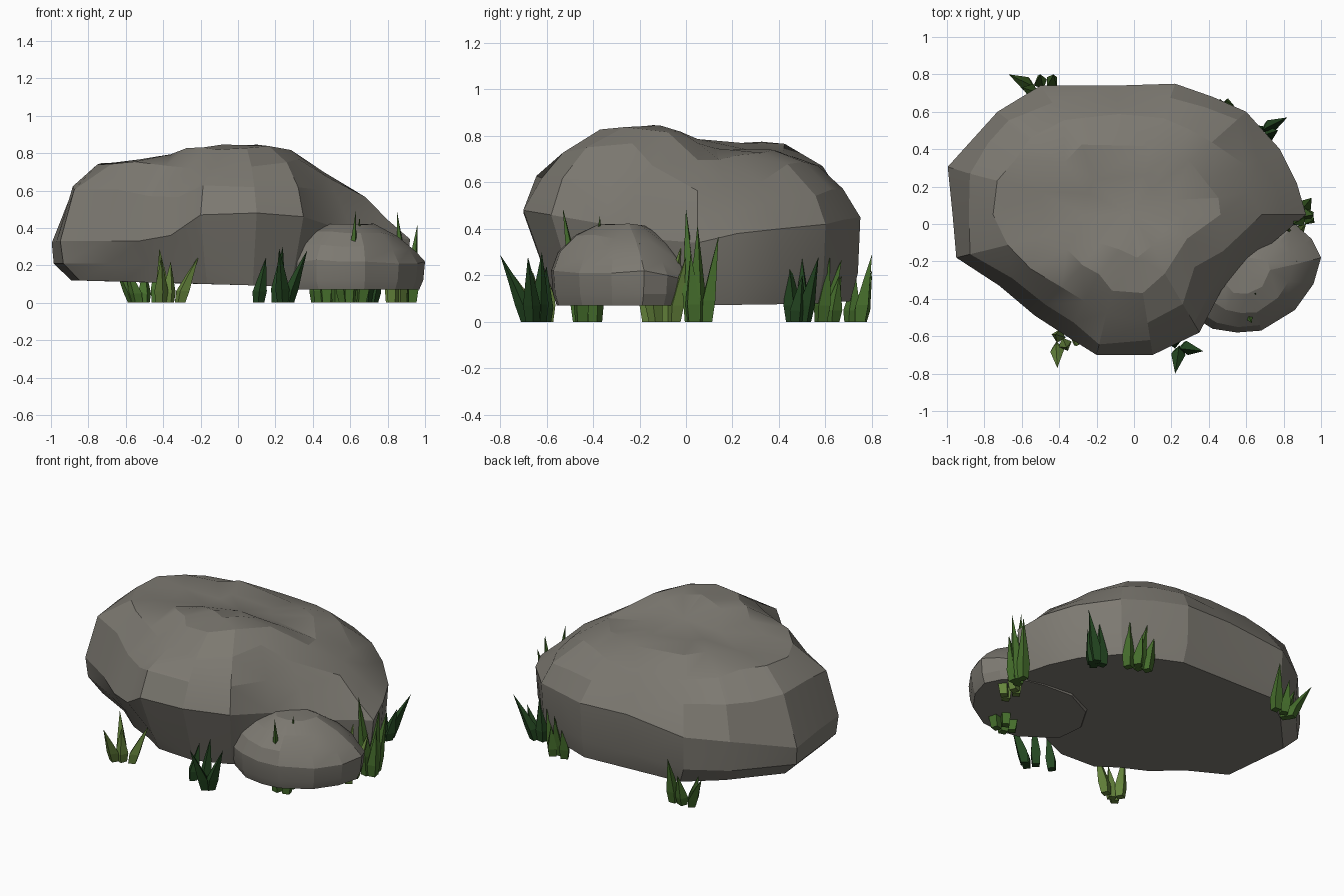
import bpy, bmesh, math, random
from mathutils import Vector

if "Cube" in bpy.data.objects:
    bpy.data.objects.remove(bpy.data.objects["Cube"])


def material(name, rgb):
    m = bpy.data.materials.new(name)
    m.diffuse_color = (*rgb, 1)
    m.use_nodes = True
    m.node_tree.nodes["Principled BSDF"].inputs["Base Color"].default_value = m.diffuse_color
    return m


STONE = material("warm_grey_stone", (0.205, 0.193, 0.167))
LIGHT = material("light_green", (0.13, 0.23, 0.045))
MID = material("mid_green", (0.06, 0.155, 0.025))
DARK = material("dark_green", (0.017, 0.062, 0.015))


def finish(bm, name, mat):
    bmesh.ops.recalc_face_normals(bm, faces=bm.faces)
    mesh = bpy.data.meshes.new(name)
    bm.to_mesh(mesh)
    bm.free()
    mesh.materials.append(mat)
    ob = bpy.data.objects.new(name, mesh)
    bpy.context.collection.objects.link(ob)
    bpy.ops.object.select_all(action='DESELECT')
    ob.select_set(True)
    bpy.context.view_layer.objects.active = ob
    return ob


def bridge(bm, a, b):
    n = len(a)
    for i in range(n):
        bm.faces.new((a[i], a[(i + 1) % n], b[(i + 1) % n], b[i]))


def rock(name, outline, centre, lower, upper, top, jitter, keep, seed):
    """Stack rings over a widest outline, then thin them into irregular facets."""
    rng = random.Random(seed)
    cx, cy = centre
    bm = bmesh.new()
    rings = []
    # flared underside rings
    for level in range(2):
        ring = []
        for x, y, z in outline:
            s, h = lower(level, x, y)
            ring.append(bm.verts.new((cx + (x - cx) * s, cy + (y - cy) * s, h)))
        rings.append(ring)
    # widest outline
    rings.append([bm.verts.new(p) for p in outline])
    # rounded crown
    for s, f in upper:
        ring = []
        for x, y, z in outline:
            t = s + rng.uniform(-jitter, jitter)
            px, py = cx + (x - cx) * t, cy + (y - cy) * t
            h = z + (top(px, py) - z) * f + rng.uniform(-jitter, jitter) * 0.35 * s
            ring.append(bm.verts.new((px, py, h)))
        rings.append(ring)
    for a, b in zip(rings, rings[1:]):
        bridge(bm, a, b)
    bm.faces.new(rings[0])
    last = rings[-1]
    tip = bm.verts.new((cx, cy, sum(v.co.z for v in last) / len(last)))
    for i in range(len(last)):
        bm.faces.new((last[i], last[(i + 1) % len(last)], tip))
    ob = finish(bm, name, STONE)
    d = ob.modifiers.new("facets", 'DECIMATE')
    d.ratio = keep
    bpy.ops.object.modifier_apply(modifier=d.name)
    bpy.ops.object.shade_smooth_by_angle(angle=math.radians(17))
    return ob


# Large boulder
big_outline = [
    (.92, .05, .34), (.87, .22, .38), (.78, .40, .40), (.60, .60, .42),
    (.42, .68, .44), (.22, .75, .45), (-.10, .74, .46), (-.50, .74, .42),
    (-.73, .60, .40), (-.85, .47, .36), (-1.0, .30, .33), (-.97, .05, .33),
    (-.95, -.18, .33), (-.72, -.33, .33), (-.53, -.49, .33), (-.36, -.60, .36),
    (-.20, -.70, .47), (.10, -.70, .48), (.35, -.58, .46), (.47, -.35, .42),
    (.62, -.20, .36)]


def big_lower(level, x, y):
    f = min(1, max(0, (-y - .2) / .4))
    if level == 0:
        return .94 - .13 * f - (.05 if x < -.7 else 0), .095 - .025 * x
    return .985 - .11 * f, .21


def big_top(x, y):
    d = ((x - .05) / .39) ** 2 + ((y + .20) / .28) ** 2
    h = .735 + .11 * math.exp(-d * d)                                    # front crown
    h += .05 * math.exp(-((x + .38) ** 2 / .1 + (y - .32) ** 2 / .05))   # rear hump
    h += .075 * math.exp(-((x + .52) ** 2 / .05 + (y + .25) ** 2 / .05))  # left shoulder
    h += max(0, -x - .55) * .3
    return h - max(0, x - .36) * .43 - max(0, y - .45) * .25


rock("large_boulder", big_outline, (-.02, .05), big_lower,
     [(.89, .56), (.74, .88), (.52, .99), (.27, 1)], big_top, .04, .85, 4)

# Small boulder, reaching well under the large one
small_outline = [
    (1.0, -.18, .22), (.95, -.08, .2), (.86, .0, .18), (.70, .04, .2),
    (.48, .05, .22), (.28, -.05, .22), (.18, -.22, .22), (.20, -.41, .22),
    (.34, -.51, .22), (.42, -.56, .23), (.55, -.58, .22), (.68, -.57, .22),
    (.86, -.46, .21), (.96, -.32, .21)]

rock("small_boulder", small_outline, (.61, -.28),
     lambda level, x, y: ((.92, .07), (.975, .12))[level],
     [(.88, .42), (.64, .76), (.32, .98)],
     lambda x, y: .425 - .3 * max(0, x - .76) - .15 * max(0, y + .22),
     .025, .9, 7)


# Grass tufts: four-sided blades that swell, then taper to a leaning tip
def tuft(name, mat, blades, seed):
    rng = random.Random(seed)
    bm = bmesh.new()
    for bx, by, tx, ty, tz in blades:
        base, tip = Vector((bx, by, 0)), Vector((tx, ty, tz))
        turn = rng.uniform(0, math.pi / 2)
        rings = []
        for t, lean, r in ((0, 0, .030), (.25, .15, .038), (.6, .53, .021)):
            ring = []
            for k in range(4):
                a = turn + k * math.pi / 2
                ring.append(bm.verts.new((
                    base.x + (tip.x - base.x) * lean + r * math.cos(a),
                    base.y + (tip.y - base.y) * lean + r * math.sin(a),
                    tip.z * t)))
            rings.append(ring)
        bm.faces.new(rings[0])
        bridge(bm, rings[0], rings[1])
        bridge(bm, rings[1], rings[2])
        end = bm.verts.new(tip)
        for k in range(4):
            bm.faces.new((rings[2][k], rings[2][(k + 1) % 4], end))
    finish(bm, name, mat)


tuft("front_left_grass", LIGHT, [
    (-.41, -.66, -.41, -.77, .24), (-.40, -.60, -.42, -.59, .29),
    (-.31, -.62, -.21, -.60, .25), (-.37, -.64, -.36, -.66, .22)], 1)
tuft("front_right_grass", DARK, [
    (.11, -.61, .15, -.60, .24), (.24, -.68, .22, -.80, .29),
    (.27, -.66, .37, -.68, .28), (.21, -.63, .24, -.62, .30)], 2)
tuft("right_grass", MID, [
    (.92, .05, .96, .05, .42), (.91, .09, .95, .14, .37),
    (.89, .02, .85, .00, .49), (.93, .03, .96, .02, .30)], 3)
tuft("back_right_dark_grass", DARK, [
    (.71, .51, .82, .57, .28), (.69, .46, .72, .44, .28),
    (.66, .50, .68, .50, .27), (.72, .48, .77, .50, .20)], 4)
tuft("back_right_grass", MID, [
    (.47, .60, .46, .67, .27), (.53, .58, .55, .62, .28),
    (.42, .62, .40, .67, .25), (.50, .63, .49, .66, .20)], 5)
tuft("back_left_grass", MID, [
    (-.56, .74, -.67, .80, .22), (-.54, .71, -.60, .73, .20),
    (-.44, .75, -.43, .80, .29), (-.50, .75, -.50, .80, .20)], 6)
tuft("small_boulder_grass", MID, [
    (.60, -.46, .63, -.53, .49), (.64, -.39, .65, -.37, .46),
    (.66, -.45, .72, -.45, .28), (.57, -.42, .51, -.44, .25)], 7)
tuft("small_boulder_rear_grass", LIGHT, [
    (.83, -.16, .82, -.21, .37), (.87, -.13, .87, -.20, .34),
    (.82, -.08, .83, -.02, .33), (.86, -.05, .92, .00, .28)], 8)
